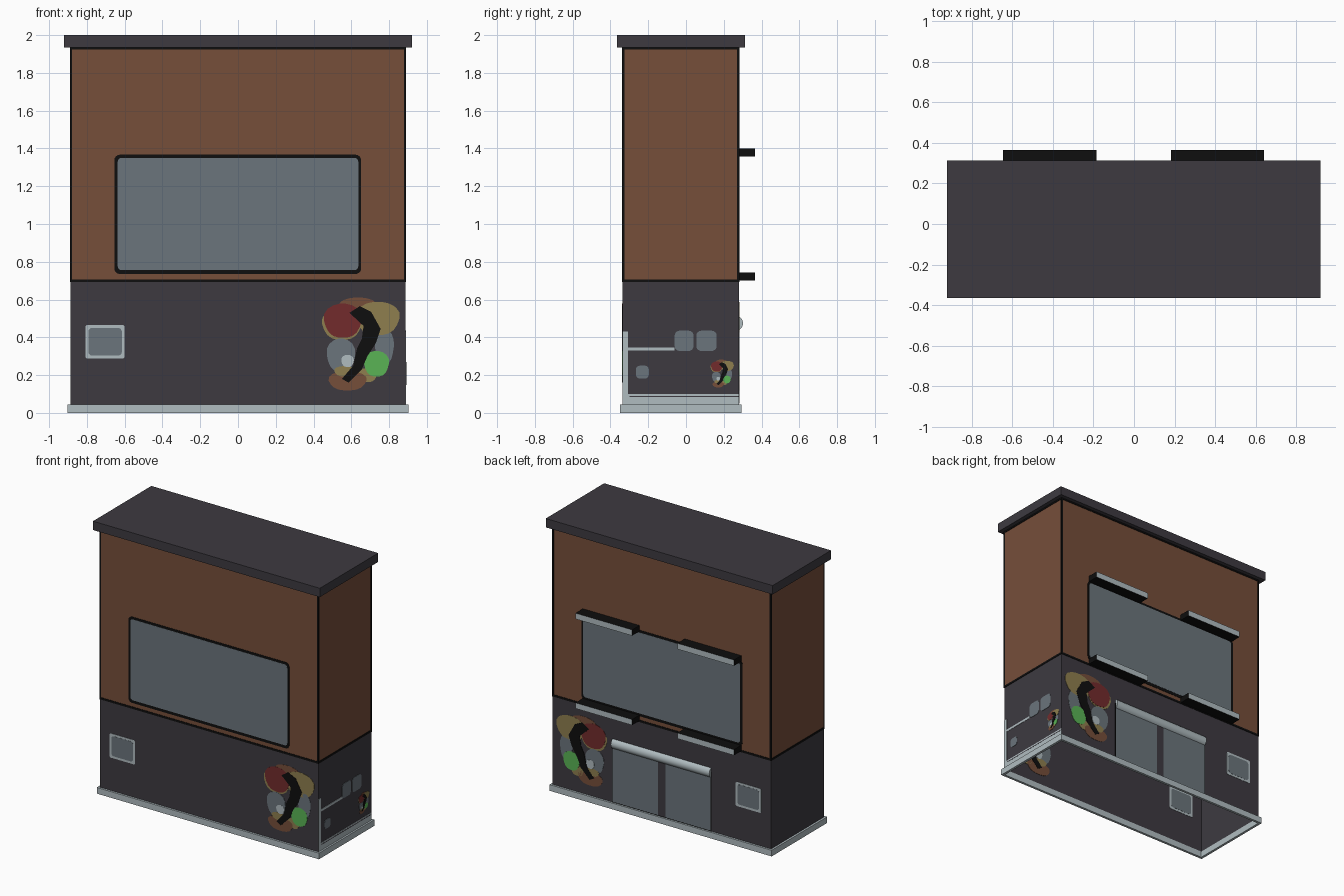
import bpy, bmesh, math
from mathutils import Vector

if "Cube" in bpy.data.objects:
    bpy.data.objects.remove(bpy.data.objects["Cube"])


def mat(name, r, g, b):
    lin = lambda c: (c / 255 / 12.92) if c < 11 else ((c / 255 + 0.055) / 1.055) ** 2.4
    m = bpy.data.materials.new(name)
    m.diffuse_color = (lin(r), lin(g), lin(b), 1)
    m.use_nodes = True
    m.node_tree.nodes["Principled BSDF"].inputs["Base Color"].default_value = m.diffuse_color
    return m


DARK = mat("charcoal", 61, 58, 64)
BROWN = mat("rusty_brown", 118, 78, 58)
GLASS = mat("slate_grey", 107, 117, 124)
LIGHT = mat("pale_metal", 176, 188, 192)
BLACK = mat("black", 14, 14, 14)
RED = mat("dull_red", 114, 43, 44)
YELLOW = mat("mustard", 142, 126, 78)
GREEN = mat("bright_green", 90, 180, 85)

X, YF, YB = 0.887, -0.335, 0.28          # wall planes
SPLIT, TOP = 0.70, 1.94


def finish(name, bm, *mats):
    bmesh.ops.recalc_face_normals(bm, faces=bm.faces)
    me = bpy.data.meshes.new(name)
    bm.to_mesh(me)
    bm.free()
    for m in mats:
        me.materials.append(m)
    ob = bpy.data.objects.new(name, me)
    bpy.context.collection.objects.link(ob)
    return ob


def box(name, x0, x1, y0, y1, z0, z1, *mats, rule=None):
    bm = bmesh.new()
    bmesh.ops.create_cube(bm, size=1)
    for v in bm.verts:
        v.co = Vector(((x0 + x1) / 2 + v.co.x * (x1 - x0), (y0 + y1) / 2 + v.co.y * (y1 - y0),
                       (z0 + z1) / 2 + v.co.z * (z1 - z0)))
    bm.normal_update()
    if rule:
        for f in bm.faces:
            f.material_index = rule(f)
    return finish(name, bm, *mats)


def ring(name, grow, thick, z0, z1, m):
    """Rectangular band around the walls, open in the middle."""
    bm = bmesh.new()
    loops = []
    for g, z in ((grow, z0), (grow, z1), (grow - thick, z1), (grow - thick, z0)):
        loops.append([bm.verts.new((x, y, z)) for x, y in (
            (-X - g, YF - g), (X + g, YF - g), (X + g, YB + g), (-X - g, YB + g))])
    for i in range(4):
        a, b = loops[i], loops[(i + 1) % 4]
        for k in range(4):
            bm.faces.new((a[k], a[(k + 1) % 4], b[(k + 1) % 4], b[k]))
    return finish(name, bm, m)


def plate(name, wall, outline, layer, m):
    """Thin plate straddling a wall; the higher layer lies on top."""
    h = 0.0015 + 0.0006 * layer
    place = {"front": lambda u, w, d: (u, YF + d, w),
             "back": lambda u, w, d: (u, YB + d, w),
             "right": lambda u, w, d: (X + d, u, w)}[wall]
    bm = bmesh.new()
    a = [bm.verts.new(place(u, w, -h)) for u, w in outline]
    b = [bm.verts.new(place(u, w, h)) for u, w in outline]
    bm.faces.new(a)
    bm.faces.new(b[::-1])
    n = len(a)
    for i in range(n):
        bm.faces.new((a[i], a[(i + 1) % n], b[(i + 1) % n], b[i]))
    return finish(name, bm, m)


def rounded(u0, u1, w0, w1, r=0.0):
    if r == 0:
        return [(u0, w0), (u1, w0), (u1, w1), (u0, w1)]
    pts = []
    for i, (cu, cw) in enumerate(((u1 - r, w1 - r), (u0 + r, w1 - r), (u0 + r, w0 + r), (u1 - r, w0 + r))):
        for k in range(5):
            t = math.pi / 2 * (i + k / 4)
            pts.append((cu + r * math.cos(t), cw + r * math.sin(t)))
    return pts


def blob(u, w, ru, rw, n=18):
    return [(u + ru * math.cos(t) * (1 + 0.06 * math.sin(3 * t)), w + rw * math.sin(t) * (1 + 0.06 * math.cos(2 * t)))
            for t in (2 * math.pi * k / n for k in range(n))]


# Walls: open shell, charcoal below and brown above
bm = bmesh.new()
rows = [[bm.verts.new((x, y, z)) for x, y in ((-X, YF), (X, YF), (X, YB), (-X, YB))] for z in (0.0, SPLIT, TOP)]
for i in range(2):
    for k in range(4):
        f = bm.faces.new((rows[i][k], rows[i][(k + 1) % 4], rows[i + 1][(k + 1) % 4], rows[i + 1][k]))
        f.material_index = i
finish("walls", bm, DARK, BROWN)

# Roof, base skirt, trims
box("roof", -0.922, 0.92, -0.365, 0.312, 1.935, 2.0, DARK)
ring("base_skirt", 0.015, 0.018, 0.0, 0.045, LIGHT)
ring("belt_trim", 0.003, 0.006, 0.692, 0.707, BLACK)
ring("top_trim", 0.003, 0.006, 1.924, 1.938, BLACK)
for sx in (-1, 1):
    for y, sy in ((YF, -1), (YB, 1)):
        xs = sorted((sx * (X - 0.009), sx * (X + 0.003)))
        ys = sorted((y - sy * 0.009, y + sy * 0.003))
        box("corner_trim", *xs, *ys, SPLIT, TOP, BLACK)

# Painted mural blobs: centre, radii, colour, layer (relative to the mural centre)
MURAL = [
    (0.085, 0.13, 0.115, 0.095, YELLOW, 1), (-0.02, 0.19, 0.10, 0.055, BROWN, 0),
    (-0.105, 0.10, 0.105, 0.09, YELLOW, 0), (-0.10, 0.118, 0.10, 0.097, RED, 2),
    (0.12, -0.02, 0.05, 0.10, GLASS, 1), (-0.11, -0.065, 0.075, 0.095, GLASS, 1),
    (-0.075, -0.095, 0.033, 0.035, LIGHT, 3), (-0.075, -0.20, 0.10, 0.055, BROWN, 1),
    (-0.09, -0.15, 0.055, 0.03, YELLOW, 2), (0.03, -0.17, 0.05, 0.04, YELLOW, 1),
    (0.078, -0.11, 0.066, 0.073, GREEN, 2),
]
SNAKE = [(-0.065, 0.16), (-0.01, 0.195), (0.05, 0.165), (0.10, 0.075), (0.075, 0.0), (0.03, -0.07),
         (0.0, -0.14), (-0.07, -0.21), (-0.105, -0.19), (-0.045, -0.12), (-0.025, -0.03), (0.0, 0.02), (0.01, 0.09)]


def mural(wall, u, w, s):
    for du, dw, ru, rw, m, layer in MURAL:
        plate("mural_patch", wall, blob(u + du * s, w + dw * s, ru * s, rw * s), layer, m)
    plate("mural_dark_figure", wall, [(u + a * s, w + b * s) for a, b in SNAKE], 4, BLACK)


# Front and back: big window, hatch plate and mural
for wall in ("front", "back"):
    plate("window_frame", wall, rounded(-0.655, 0.652, 0.735, 1.367, 0.03), 1, BLACK)
    plate("window_pane", wall, rounded(-0.637, 0.637, 0.756, 1.35, 0.02), 3, GLASS)
    plate("hatch_frame", wall, rounded(-0.808, -0.60, 0.287, 0.465, 0.012), 1, LIGHT)
    plate("hatch_panel", wall, rounded(-0.792, -0.615, 0.303, 0.45, 0.02), 3, GLASS)
    mural(wall, 0.655, 0.37, 1.0)

# Right side: painted strips, panels, mini mural
plate("side_bottom_strip", "right", rounded(YF, YB, 0.045, 0.10), 1, LIGHT)
plate("side_strip_line", "right", rounded(-0.30, YB, 0.084, 0.09), 2, DARK)
plate("side_upright_strip", "right", rounded(YF, -0.307, 0.10, 0.43), 1, LIGHT)
plate("side_rail_strip", "right", rounded(-0.307, -0.06, 0.33, 0.347), 1, LIGHT)
plate("side_panel", "right", rounded(-0.06, 0.04, 0.328, 0.435, 0.025), 2, GLASS)
plate("side_panel", "right", rounded(0.055, 0.162, 0.328, 0.435, 0.025), 2, GLASS)
plate("side_button", "right", rounded(-0.265, -0.197, 0.182, 0.25, 0.02), 2, GLASS)
mural("right", 0.193, 0.21, 0.3)

# Back: sliding doors with shutter roll above
plate("door_surround", "back", rounded(-0.405, 0.405, 0.045, 0.48), 0, BLACK)
plate("door_post", "back", rounded(-0.03, 0.03, 0.05, 0.48), 1, DARK)
for s in (-1, 1):
    plate("door_panel", "back", rounded(*sorted((s * 0.03, s * 0.398)), 0.05, 0.48), 2, GLASS)
bm = bmesh.new()
n = 20
ends = [[bm.verts.new((x, 0.262 + 0.04 * math.cos(2 * math.pi * k / n), 0.475 + 0.04 * math.sin(2 * math.pi * k / n)))
         for k in range(n)] for x in (-0.4, 0.4)]
for e in ends:
    bm.faces.new(e)
for k in range(n):
    bm.faces.new((ends[0][k], ends[0][(k + 1) % n], ends[1][(k + 1) % n], ends[1][k])).smooth = True
roll = finish("shutter_roll", bm, LIGHT)
bpy.context.view_layer.objects.active = roll
roll.select_set(True)
bpy.ops.object.shade_smooth_by_angle()

# Back: lamp bars above and below the window, pale outer face
for z0, z1 in ((0.70, 0.742), (1.357, 1.40)):
    for x0, x1 in ((-0.645, -0.185), (0.182, 0.642)):
        box("lamp_bar", x0, x1, YB - 0.005, 0.365, z0, z1, BLACK, LIGHT,
            rule=lambda f: 1 if f.normal.y > 0.9 else 0)
